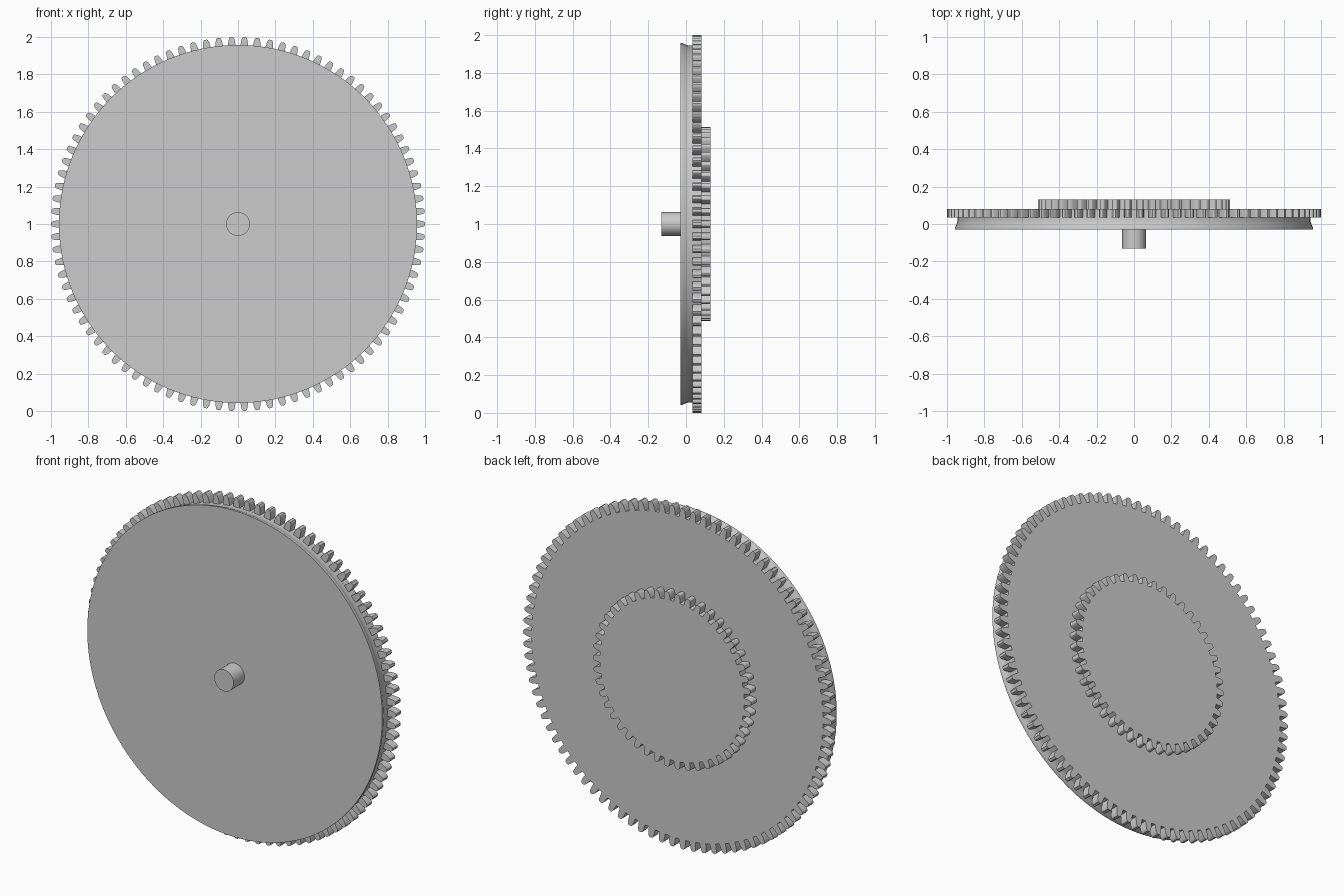
import bpy, bmesh, math
from mathutils import Vector

if "Cube" in bpy.data.objects:
    bpy.data.objects.remove(bpy.data.objects["Cube"])

CENTER_Z = 1.0


def finish(name, bm, angle=30):
    bmesh.ops.recalc_face_normals(bm, faces=bm.faces)
    mesh = bpy.data.meshes.new(name)
    bm.to_mesh(mesh)
    bm.free()
    ob = bpy.data.objects.new(name, mesh)
    bpy.context.collection.objects.link(ob)
    bpy.ops.object.select_all(action='DESELECT')
    ob.select_set(True)
    bpy.context.view_layer.objects.active = ob
    bpy.ops.object.shade_smooth_by_angle(angle=math.radians(angle))
    return ob


def point(r, a, y):
    return Vector((r * math.sin(a), y, CENTER_Z + r * math.cos(a)))


def gear(name, teeth, root, tip, y0, y1, phase=0.5):
    # one tooth: (radius fraction, half width as fraction of the pitch)
    flank = [(0.0, 0.31), (0.4, 0.28), (0.75, 0.23), (0.93, 0.17), (1.0, 0.10)]
    profile = [(h, -w) for h, w in flank] + [(h, w) for h, w in reversed(flank)]
    step = 2 * math.pi / teeth
    bm = bmesh.new()
    ring = [bm.verts.new(point(root + (tip - root) * h, (i + phase + w) * step, y0))
            for i in range(teeth) for h, w in profile]
    face = bm.faces.new(ring)
    out = bmesh.ops.extrude_face_region(bm, geom=[face], use_keep_orig=True)
    moved = [g for g in out["geom"] if isinstance(g, bmesh.types.BMVert)]
    bmesh.ops.translate(bm, verts=moved, vec=(0, y1 - y0, 0))
    return finish(name, bm)


def lathe(name, profile, segments):
    # revolve (radius, y) points around the horizontal axle
    bm = bmesh.new()
    verts = [bm.verts.new((r, y, CENTER_Z)) for r, y in profile]
    edges = [bm.edges.new(p) for p in zip(verts, verts[1:])]
    bmesh.ops.spin(bm, geom=verts + edges, cent=(0, 0, CENTER_Z), axis=(0, 1, 0),
                   angle=2 * math.pi, steps=segments, use_duplicate=False)
    bmesh.ops.remove_doubles(bm, verts=bm.verts, dist=1e-5)
    return finish(name, bm)


# front drum plate with a shallow groove round its rim
lathe("drum_plate", [(0.0, -0.03), (0.957, -0.03), (0.957, -0.018), (0.950, -0.004),
                     (0.945, 0.012), (0.945, 0.034), (0.0, 0.034)], 128)

# short axle stub at the front
lathe("axle_stub", [(0.0, -0.13), (0.063, -0.13), (0.063, -0.02), (0.0, -0.02)], 48)

# large and small toothed wheels stacked behind the plate
gear("large_gear", 90, 0.945, 1.0, 0.034, 0.081)
gear("small_gear", 46, 0.468, 0.513, 0.081, 0.13)
